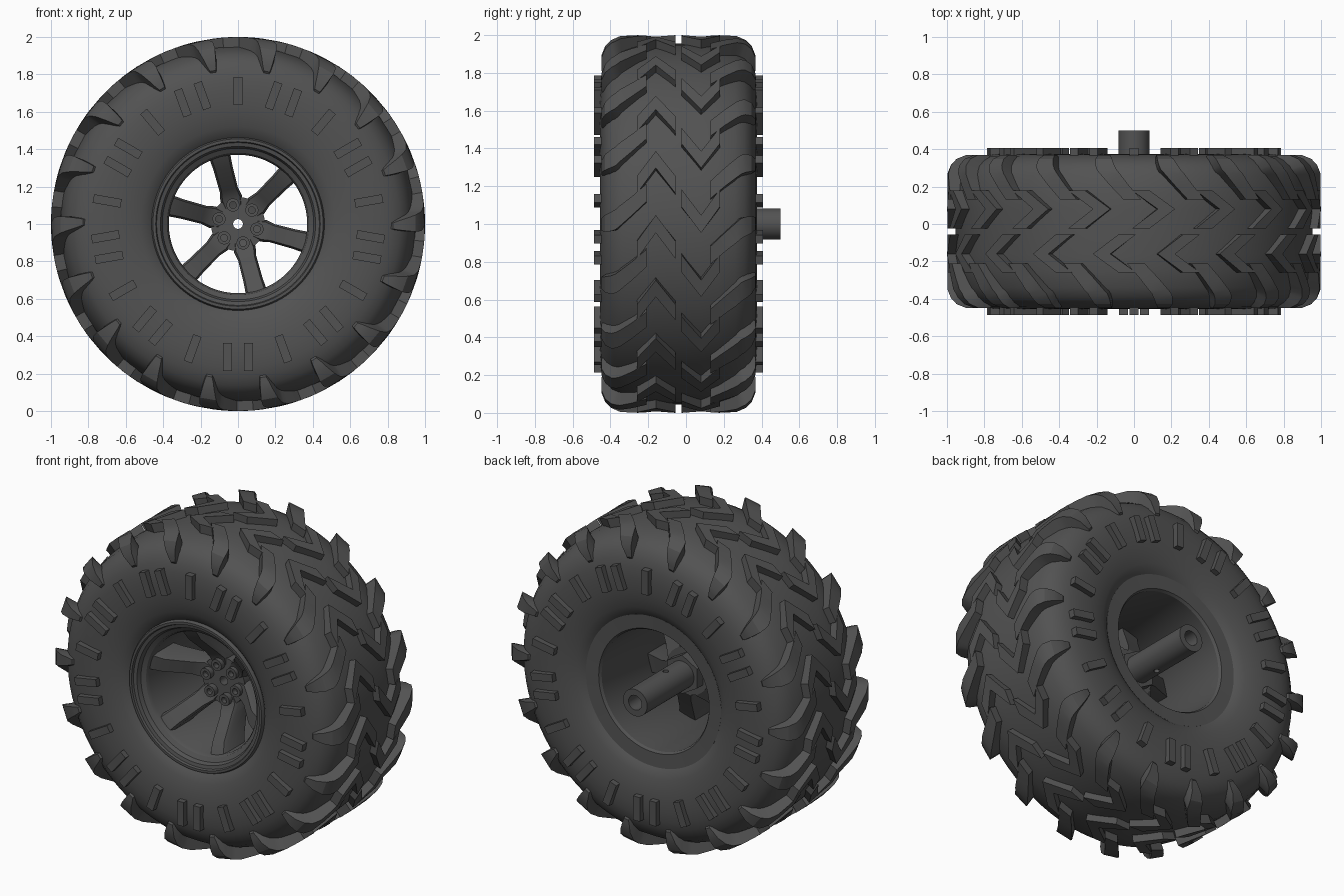
import bpy, bmesh, math
from mathutils import Vector

if "Cube" in bpy.data.objects:
    bpy.data.objects.remove(bpy.data.objects["Cube"])

YC = -0.04          # tyre mid-plane
HUB_Z = 1.0         # axle height

mat = bpy.data.materials.new("dark_rubber")
mat.diffuse_color = (0.085, 0.085, 0.085, 1)
mat.use_nodes = True
mat.node_tree.nodes["Principled BSDF"].inputs["Base Color"].default_value = mat.diffuse_color


def pos(r, y, deg, side=0.0):
    """Point at radius r, depth y, clockwise angle from top, with tangential shift."""
    a = math.radians(deg)
    return Vector((r * math.sin(a) + side * math.cos(a), y,
                   HUB_Z + r * math.cos(a) - side * math.sin(a)))


def finish(bm, name, angle=30):
    bmesh.ops.recalc_face_normals(bm, faces=bm.faces)
    me = bpy.data.meshes.new(name)
    bm.to_mesh(me)
    bm.free()
    ob = bpy.data.objects.new(name, me)
    bpy.context.collection.objects.link(ob)
    me.materials.append(mat)
    bpy.ops.object.select_all(action='DESELECT')
    ob.select_set(True)
    bpy.context.view_layer.objects.active = ob
    bpy.ops.object.shade_smooth_by_angle(angle=math.radians(angle))
    return ob


def skin(bm, rings, loop=False):
    """Join equal-sized closed rings of points; cap the ends unless looped."""
    vs = [[bm.verts.new(p) for p in ring] for ring in rings]
    n, m = len(vs), len(vs[0])
    for i in range(n if loop else n - 1):
        a, b = vs[i], vs[(i + 1) % n]
        for j in range(m):
            k = (j + 1) % m
            bm.faces.new((a[j], a[k], b[k], b[j]))
    if not loop:
        bm.faces.new(vs[0])
        bm.faces.new(vs[-1][::-1])


def lathe(name, profile, seg=96):
    bm = bmesh.new()
    skin(bm, [[pos(r, y, 360 * i / seg) for r, y in profile] for i in range(seg)], True)
    return finish(bm, name)


def tube(name, r_out, r_in, y0, y1, seg=48):
    return lathe(name, [(r_out, y0), (r_out, y1), (r_in, y1), (r_in, y0)], seg)


# Tyre carcass
half = [(0.955, 0.0), (0.954, 0.12), (0.948, 0.21), (0.928, 0.30), (0.90, 0.35),
        (0.865, 0.38), (0.82, 0.40), (0.77, 0.411), (0.71, 0.415), (0.64, 0.413),
        (0.58, 0.405), (0.52, 0.39), (0.48, 0.373), (0.46, 0.355), (0.44, 0.34)]
lathe("tyre_carcass", [(r, YC - w) for r, w in half[:0:-1]] + [(r, YC + w) for r, w in half])

# Tread lugs: each is a strip laid over the top and base profiles (offset, radius)
TOP = [(0.015, 1.0), (0.12, 1.0), (0.22, 1.0), (0.31, 0.997),
       (0.355, 0.98), (0.388, 0.95), (0.408, 0.90), (0.408, 0.83)]
BASE = [(0.015, 0.94), (0.12, 0.94), (0.22, 0.935), (0.30, 0.91),
        (0.33, 0.895), (0.355, 0.87), (0.375, 0.84), (0.385, 0.80)]


def along(curve, t):
    i = min(int(t), len(curve) - 2)
    return Vector(curve[i]).lerp(Vector(curve[i + 1]), t - i)


def lug(bm, deg, side, stations):
    """The two tyre halves run in opposite directions."""
    rings = []
    for t, off, hw in stations:
        (wb, rb), (wt, rt) = along(BASE, t), along(TOP, t)
        a, b = side * (deg + off - hw), side * (deg + off + hw)
        rings.append([pos(rb, YC + side * wb, a), pos(rt, YC + side * wt, a),
                      pos(rt, YC + side * wt, b), pos(rb, YC + side * wb, b)])
    skin(bm, rings)


chevron = [(0, 2.0, 2.7), (1, 10.0, 2.7), (2, 2.0, 2.7)]
shoulder = [(1.5, 19.5, 2.7), (2.3, 15.5, 2.9), (3, 12.5, 3.1), (3.5, 11.4, 3.1),
            (4, 10.8, 3.0), (5, 10.2, 2.7), (6, 9.8, 2.1), (6.6, 9.5, 1.6), (7, 9.3, 1.1)]
for name, shape in (("centre_tread", chevron), ("shoulder_tread", shoulder)):
    bm = bmesh.new()
    for i in range(18):
        for side in (-1, 1):
            lug(bm, i * 20, side, shape)
    finish(bm, name, 25)

# Raised sidewall bars: single and double bars alternating
bm = bmesh.new()
for i in range(18):
    for side in (-1, 1):
        for shift in ((0,) if i % 2 == 0 else (-0.056, 0.056)):
            y0, y1 = YC + side * 0.38, YC + side * 0.447
            skin(bm, [[pos(r, y, i * 20, shift + s) for y, s in
                       ((y0, -0.023), (y1, -0.023), (y1, 0.023), (y0, 0.023))]
                      for r in (0.635, 0.785)])
finish(bm, "sidewall_bars")

# Rim barrel with stepped front lip
lathe("rim_barrel", [(0.465, -0.34), (0.462, -0.405), (0.455, -0.418), (0.44, -0.418),
                     (0.435, -0.405), (0.415, -0.40), (0.405, -0.375), (0.38, -0.36),
                     (0.37, -0.34), (0.37, 0.30), (0.38, 0.315), (0.465, 0.32)])

# Six deep dished spokes (radius, front, back, half width)
bm = bmesh.new()
SPOKE = [(0.09, -0.14, -0.02, 0.05), (0.14, -0.15, -0.02, 0.06), (0.19, -0.19, -0.05, 0.05),
         (0.31, -0.31, -0.12, 0.052), (0.385, -0.35, -0.16, 0.058)]
spoke_angles = [45 + 60 * i for i in range(6)]
for a in spoke_angles:
    skin(bm, [[pos(r, yf, a, -0.8 * w), pos(r, yf, a, 0.8 * w),
               pos(r, yf + 0.03, a, w), pos(r, yb, a, w),
               pos(r, yb, a, -w), pos(r, yf + 0.03, a, -w)]
              for r, yf, yb, w in SPOKE])
finish(bm, "spokes")

# Hub disc, lug bosses on the spoke lines, collar and axle sleeve
tube("hub_disc", 0.145, 0.026, -0.14, -0.02)
for i, a in enumerate(spoke_angles):
    boss = tube(f"lug_boss_{i + 1}", 0.035, 0.018, -0.175, -0.13, 20)
    boss.location = pos(0.105, 0, a) - Vector((0, 0, HUB_Z))
tube("hub_collar", 0.12, 0.045, -0.03, 0.04, 6)
axle = tube("axle_sleeve", 0.083, 0.045, -0.03, 0.50)

# Cross pin hole through the axle sleeve
bpy.ops.mesh.primitive_cylinder_add(vertices=20, radius=0.017, depth=0.3,
                                    location=(0, 0.2, HUB_Z))
cutter = bpy.context.object
cutter.name = "pin_hole_cutter"
cutter.hide_render = True
cutter.display_type = 'WIRE'
cut = axle.modifiers.new("pin_hole", 'BOOLEAN')
cut.operation = 'DIFFERENCE'
cut.solver = 'EXACT'
cut.object = cutter
